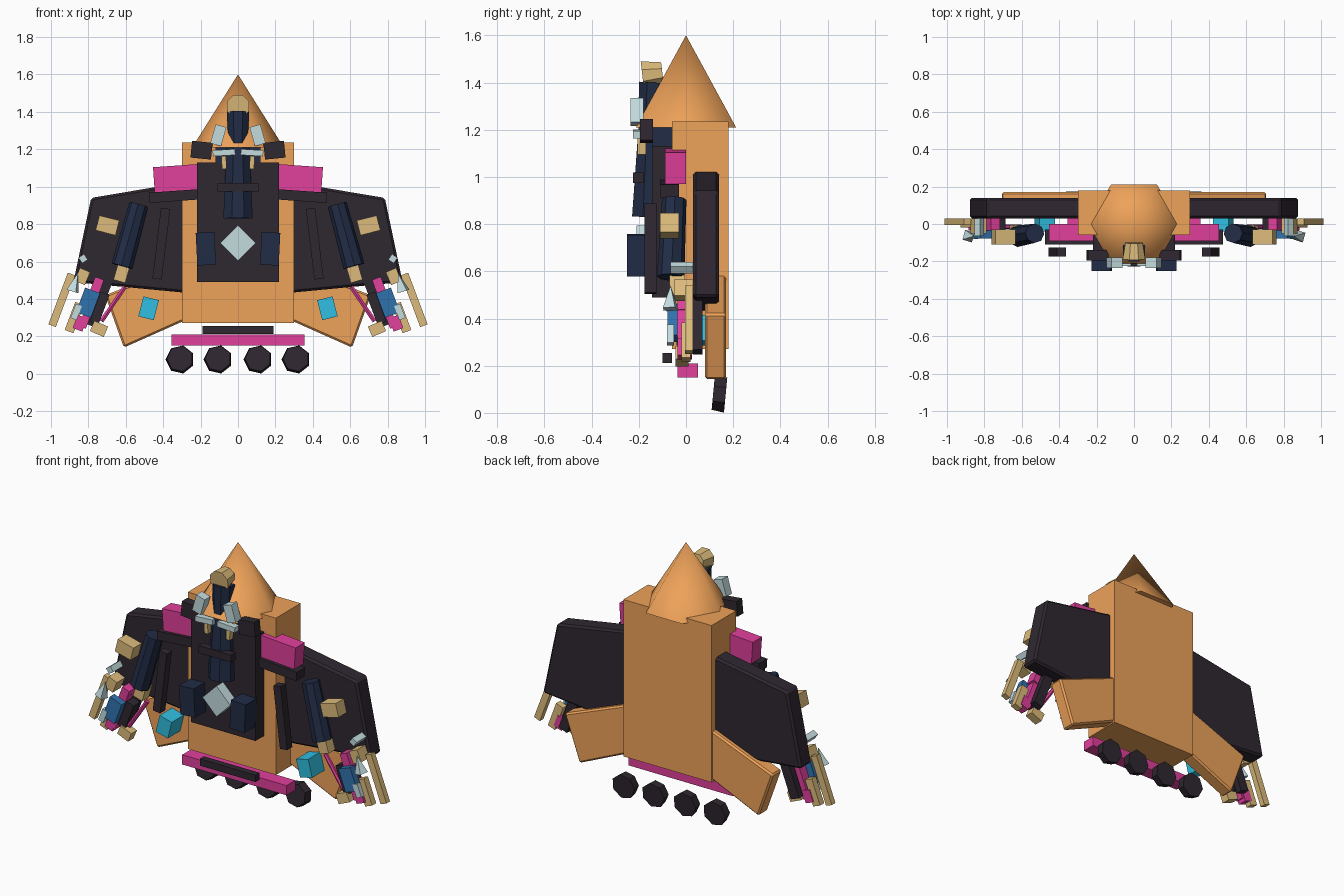
import bpy, bmesh, math
from mathutils import Vector

if "Cube" in bpy.data.objects:
    bpy.data.objects.remove(bpy.data.objects["Cube"])

COL = {"orange": (0.85, 0.36, 0.10), "dark": (0.028, 0.02, 0.03), "navy": (0.015, 0.025, 0.06),
       "pink": (0.75, 0.05, 0.33), "tan": (0.72, 0.50, 0.20), "ice": (0.55, 0.72, 0.74),
       "blue": (0.03, 0.17, 0.42), "cyan": (0.03, 0.52, 0.75)}
MATS = {}
for n, c in COL.items():
    MATS[n] = bpy.data.materials.new(n)
    MATS[n].diffuse_color = (*c, 1)


def finish(name, bm, col, loc=(0, 0, 0), rot=0.0):
    bmesh.ops.recalc_face_normals(bm, faces=bm.faces)
    me = bpy.data.meshes.new(name)
    bm.to_mesh(me)
    bm.free()
    ob = bpy.data.objects.new(name, me)
    ob.location = loc
    ob.rotation_euler = (0, rot, 0)
    me.materials.append(MATS[col])
    bpy.context.collection.objects.link(ob)
    return ob


def box(name, col, x, z, w, h, y0, y1, rot=0.0, pair=False):
    """Box centred at x, z spanning y0..y1; pair adds the mirrored twin."""
    for s in ((1, -1) if pair else (1,)):
        bm = bmesh.new()
        bmesh.ops.create_cube(bm, size=1)
        bmesh.ops.scale(bm, vec=(w, y1 - y0, h), verts=bm.verts)
        finish(name + ("" if not pair else "_right" if s > 0 else "_left"),
               bm, col, (s * x, (y0 + y1) / 2, z), s * rot)


def cone(name, col, a, b, r1, r2, n, turn=0.0, smooth=False):
    """Tapered cylinder running from point a (r1) to point b (r2)."""
    a, b = Vector(a), Vector(b)
    bm = bmesh.new()
    bmesh.ops.create_cone(bm, cap_ends=True, segments=n, radius1=r1, radius2=r2, depth=(b - a).length)
    for v in bm.verts:
        c, s = math.cos(turn), math.sin(turn)
        v.co = (c * v.co.x - s * v.co.y, s * v.co.x + c * v.co.y, v.co.z)
    q = Vector((0, 0, 1)).rotation_difference(b - a)
    bmesh.ops.transform(bm, matrix=q.to_matrix().to_4x4(), verts=bm.verts)
    if smooth:
        for f in bm.faces:
            f.smooth = len(f.verts) < 5
    finish(name, bm, col, (a + b) / 2)


def plate(name, col, pts, y0, y1, bevel):
    """Mirrored pair of extruded outlines in the x-z plane."""
    for s in (1, -1):
        bm = bmesh.new()
        f = bm.faces.new([bm.verts.new((s * x, y0, z)) for x, z in pts])
        r = bmesh.ops.extrude_face_region(bm, geom=[f])
        bmesh.ops.translate(bm, vec=(0, y1 - y0, 0),
                            verts=[v for v in r["geom"] if isinstance(v, bmesh.types.BMVert)])
        ob = finish(name + ("_right" if s > 0 else "_left"), bm, col)
        m = ob.modifiers.new("edge", "BEVEL")
        m.width, m.segments = bevel, 1


# hull and nose
box("hull", "orange", 0, 0.7525, 0.6, 0.965, -0.06, 0.18)
cone("nose_cone", "orange", (0, 0, 1.21), (0, 0, 1.6), 0.245, 0, 6, math.pi / 6 + math.pi / 3, True)

# wings and tail fins
plate("wing", "dark", [(0.25, 1.03), (0.785, 0.94), (0.88, 0.49), (0.25, 0.43)], 0.03, 0.14, 0.012)
plate("tail_fin", "orange", [(0.25, 0.60), (0.71, 0.42), (0.61, 0.14), (0.25, 0.30)], 0.08, 0.17, 0.01)

# chest armour
box("chest_panel", "dark", 0, 0.81, 0.44, 0.64, -0.145, -0.055)
box("neck_block", "navy", 0, 1.17, 0.24, 0.09, -0.145, -0.055)
cone("chest_tube", "navy", (0, -0.15, 0.83), (0, -0.14, 1.23), 0.085, 0.065, 8, math.pi / 8)
box("chest_band", "dark", 0, 0.997, 0.22, 0.045, -0.225, -0.18)
box("chest_gem", "ice", 0, 0.70, 0.134, 0.134, -0.21, -0.14, math.pi / 4)
box("chest_block", "navy", 0.172, 0.668, 0.10, 0.175, -0.25, -0.14, 0.05, True)
box("shoulder", "pink", 0.33, 1.045, 0.24, 0.135, -0.09, 0.0, 0.07, True)
box("shoulder_bar", "dark", 0.34, 0.95, 0.27, 0.055, -0.11, -0.03, 0.07, True)
box("side_strip", "dark", 0.41, 0.695, 0.05, 0.38, -0.175, -0.125, -0.12, True)

# head and collar
cone("neck", "navy", (0, -0.15, 1.23), (0, -0.14, 1.40), 0.055, 0.065, 8, math.pi / 8)
cone("head", "tan", (0, -0.185, 1.43), (0, -0.10, 1.44), 0.065, 0.05, 8, math.pi / 8)
box("collar_block", "dark", 0.195, 1.195, 0.11, 0.09, -0.195, -0.14, -0.1, True)
box("collar_crest", "ice", 0.105, 1.275, 0.06, 0.105, -0.235, -0.18, -0.28, True)
box("collar_strip", "ice", 0.075, 1.182, 0.12, 0.032, -0.225, -0.18, 0.06, True)
box("collar_pin", "tan", 0.075, 1.13, 0.025, 0.07, -0.205, -0.17, 0.05, True)

# landing bar with thruster wheels
box("base_bar", "pink", 0, 0.18, 0.71, 0.06, -0.035, 0.05)
box("base_strip", "dark", 0, 0.233, 0.38, 0.042, -0.1, -0.06)
for i, x in enumerate((-0.31, -0.107, 0.107, 0.31)):
    cone(f"thruster_{i + 1}", "dark", (x, 0.115, 0.081), (x, 0.168, 0.076), 0.07, 0.077, 7, math.pi / 2)

# arm cannons
for s, side in ((1, "right"), (-1, "left")):
    cone("arm_" + side, "navy", (s * 0.53, -0.05, 0.905), (s * 0.62, -0.065, 0.575), 0.052, 0.058, 8, 0.4)
    cone("spike_" + side, "ice", (s * 0.885, -0.065, 0.44), (s * 0.855, -0.065, 0.54), 0.038, 0, 4, 0.5)
    cone("rod_" + side, "pink", (s * 0.605, -0.015, 0.465), (s * 0.73, -0.015, 0.28), 0.013, 0.013, 6)

# hands, fingers and wingtip blocks
box("wrist", "tan", 0.623, 0.535, 0.065, 0.085, -0.07, -0.005, -0.28, True)
box("wing_block", "tan", 0.698, 0.793, 0.11, 0.082, -0.11, -0.03, -0.25, True)
box("wing_gem", "ice", 0.828, 0.615, 0.036, 0.036, -0.065, 0.03, 0.6, True)
box("outer_blade", "tan", 0.942, 0.395, 0.042, 0.295, -0.005, 0.03, -0.36, True)
box("finger_base", "tan", 0.832, 0.52, 0.06, 0.075, -0.05, 0.03, -0.4, True)
box("finger_mid", "blue", 0.802, 0.38, 0.085, 0.14, -0.078, -0.035, -0.36, True)
box("finger_knuckle", "pink", 0.755, 0.47, 0.05, 0.085, -0.035, 0.03, -0.36, True)
box("finger_tip", "pink", 0.845, 0.27, 0.055, 0.075, -0.035, 0.025, -0.36, True)
box("inner_tip", "tan", 0.743, 0.24, 0.08, 0.06, -0.045, 0.01, -0.4, True)
box("inner_finger", "dark", 0.745, 0.38, 0.06, 0.26, 0.03, 0.07, -0.36, True)
box("finger_core", "dark", 0.74, 0.35, 0.05, 0.17, -0.035, 0.03, -0.36, True)
box("thumb", "pink", 0.79, 0.36, 0.04, 0.24, -0.035, 0.02, -0.36, True)
box("claw", "tan", 0.875, 0.30, 0.05, 0.16, -0.02, 0.02, -0.36, True)
box("claw_gem", "ice", 0.865, 0.33, 0.035, 0.08, -0.08, -0.05, -0.36, True)
box("fin_light", "cyan", 0.478, 0.35, 0.085, 0.11, -0.04, 0.09, -0.25, True)

for m in bpy.data.materials:
    if m.users and not m.is_grease_pencil:
        m.use_nodes = True
        m.node_tree.nodes["Principled BSDF"].inputs["Base Color"].default_value = m.diffuse_color
